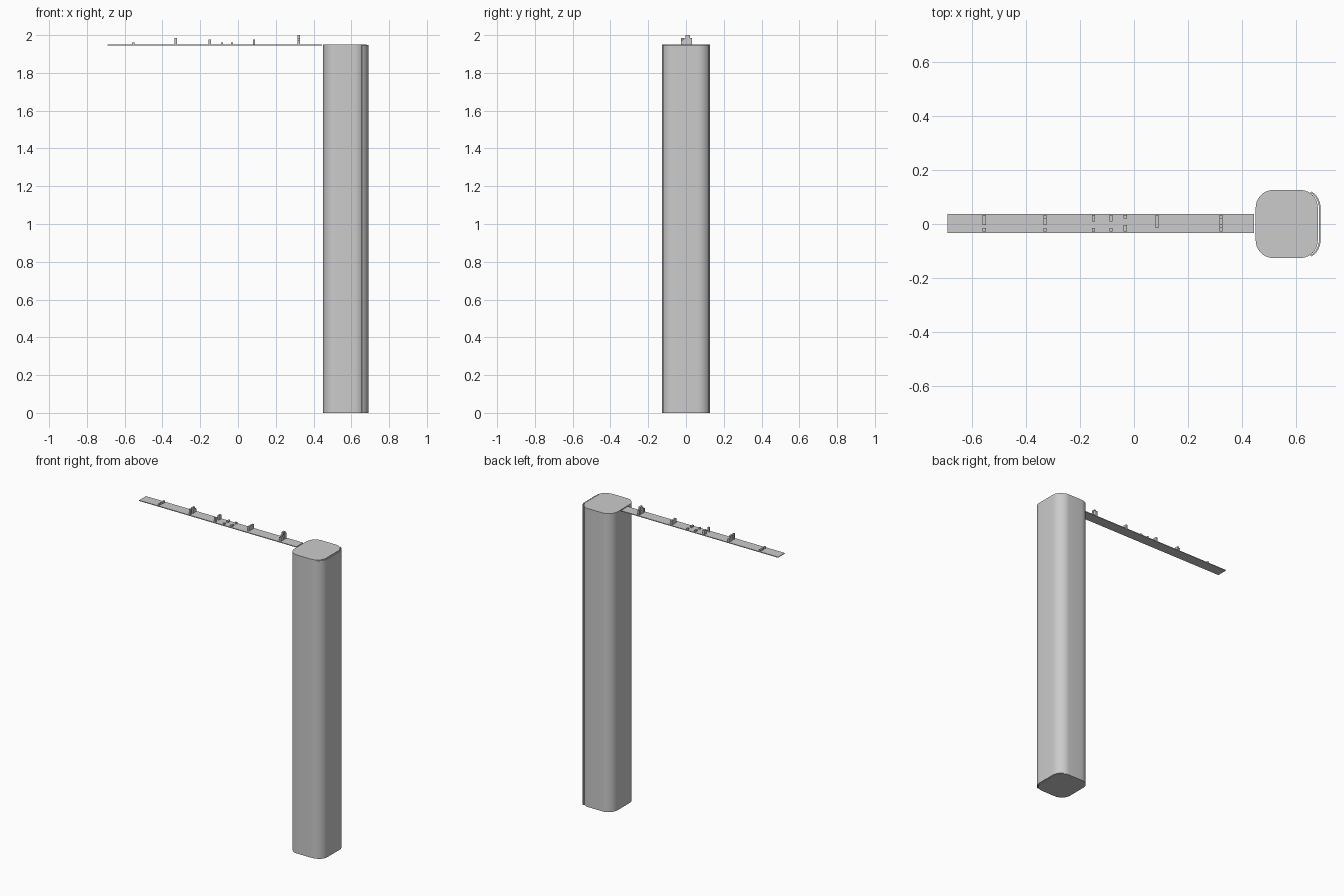
import bpy, bmesh, math

if "Cube" in bpy.data.objects:
    bpy.data.objects.remove(bpy.data.objects["Cube"])

TOP = 1.95


def make_object(name, bm, smooth=False):
    bmesh.ops.recalc_face_normals(bm, faces=bm.faces)
    mesh = bpy.data.meshes.new(name)
    bm.to_mesh(mesh)
    bm.free()
    obj = bpy.data.objects.new(name, mesh)
    bpy.context.collection.objects.link(obj)
    if smooth:
        bpy.ops.object.select_all(action='DESELECT')
        obj.select_set(True)
        bpy.context.view_layer.objects.active = obj
        bpy.ops.object.shade_smooth_by_angle(angle=math.radians(30))
    return obj


def extrude_profile(name, pts, z0, z1):
    bm = bmesh.new()
    face = bm.faces.new([bm.verts.new((x, y, z0)) for x, y in pts])
    ext = bmesh.ops.extrude_face_region(bm, geom=[face], use_keep_orig=True)
    for v in ext['geom']:
        if isinstance(v, bmesh.types.BMVert):
            v.co.z = z1
    return make_object(name, bm, smooth=True)


def arc(cx, cy, r, a0, a1, n=10):
    return [(cx + r * math.cos(math.radians(a0 + (a1 - a0) * i / n)),
             cy + r * math.sin(math.radians(a0 + (a1 - a0) * i / n)))
            for i in range(n + 1)]


def add_box(bm, x0, x1, y0, y1, z0, z1):
    cube = bmesh.ops.create_cube(bm, size=1)
    for v in cube['verts']:
        v.co = ((x0 + x1) / 2 + v.co.x * (x1 - x0),
                (y0 + y1) / 2 + v.co.y * (y1 - y0),
                (z0 + z1) / 2 + v.co.z * (z1 - z0))


# Tower body: rounded square column
R = 0.065
xl, xr, h = 0.451, 0.681, 0.126
body = (arc(xr - R, h - R, R, 0, 90) + arc(xl + R, h - R, R, 90, 180)
        + arc(xl + R, R - h, R, 180, 270) + arc(xr - R, R - h, R, 270, 360))
extrude_profile("tower_body", body, 0, TOP)

# Thin cover wrapped around the outer side of the tower
ro, ri, cx = 0.069, 0.063, 0.622
outer = arc(cx, R - h, ro, -60, 0) + arc(cx, h - R, ro, 0, 60)
inner = arc(cx, h - R, ri, 60, 0) + arc(cx, R - h, ri, 0, -60)
extrude_profile("tower_cover", outer + inner, 0, TOP - 0.002)

# Flat strip reaching sideways from the top of the tower
bm = bmesh.new()
add_box(bm, -0.691, 0.445, -0.033, 0.037, TOP - 0.005, TOP)
make_object("strip", bm)

# Rows of small stepped blocks on the strip: x, then one height per cell across
C = 0.0115
rows = [
    (-0.555, (0.010, 0, 0.010, 0.010, 0.010)),
    (-0.330, (0.036, 0.000, 0.036, 0.036, 0.020)),
    (-0.150, (0.028, 0, 0, 0.028, 0.028)),
    (-0.085, (0.010, 0, 0, 0.010, 0.010)),
    (-0.032, (0.010, 0.010, 0, 0, 0.010)),
    (0.085, (0, 0.028, 0.028, 0.028, 0.028)),
    (0.322, (0.025, 0.036, 0.050, 0.050, 0.036)),
]
for n, (x, heights) in enumerate(rows):
    bm = bmesh.new()
    for i, ht in enumerate(heights):
        if ht:
            y = -0.027 + i * C * 1.05
            add_box(bm, x - 0.006, x + 0.006, y, y + C, TOP - 0.001, TOP + ht)
    make_object(f"block_row_{n + 1}", bm)
